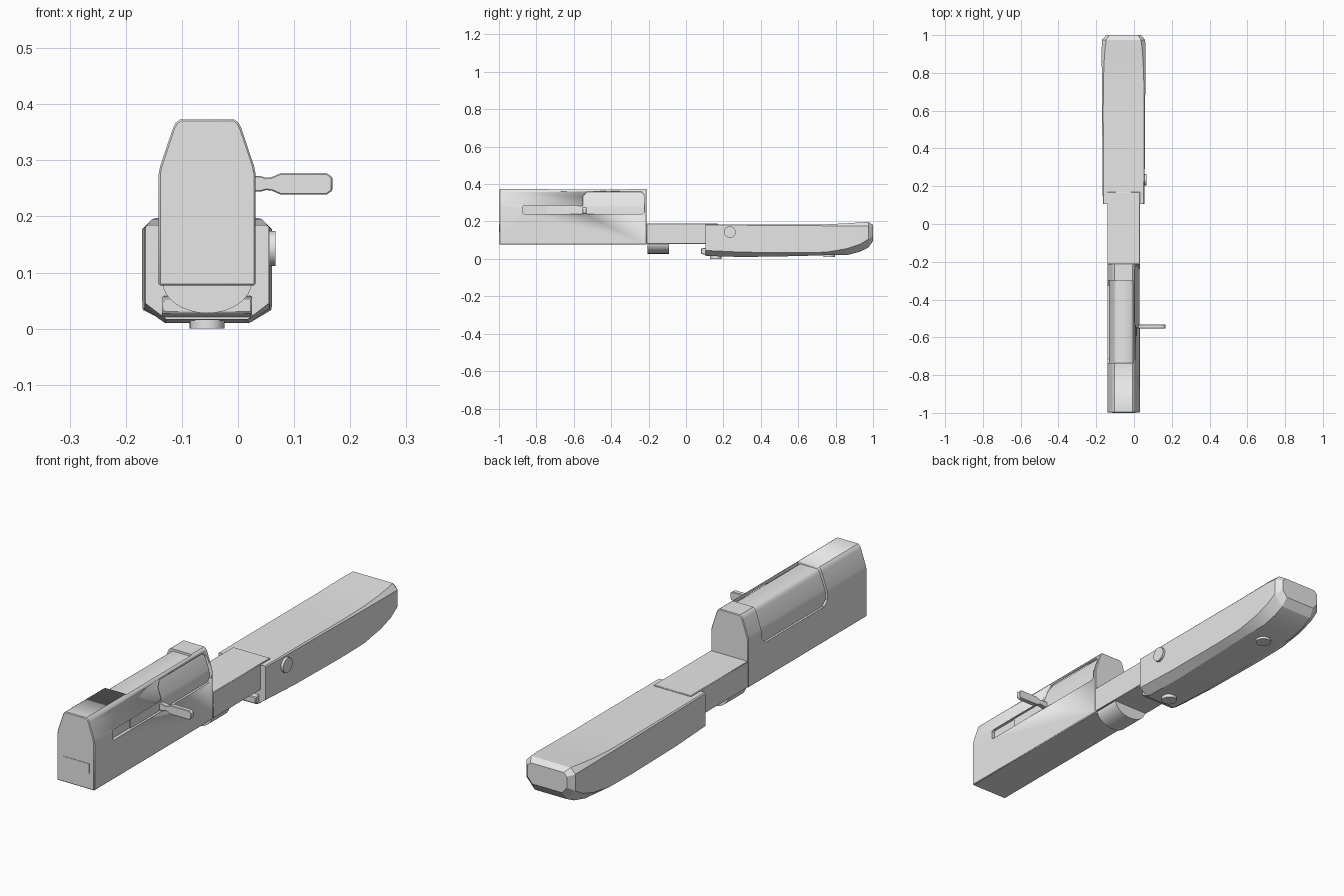
import bpy, bmesh, math
from mathutils import Matrix, Vector

cube = bpy.data.objects.get("Cube")
if cube:
    bpy.data.objects.remove(cube, do_unlink=True)

mat = bpy.data.materials.new("plain_grey")
mat.use_nodes = True
GREY = (0.8, 0.8, 0.8, 1)
mat.diffuse_color = GREY
mat.node_tree.nodes["Principled BSDF"].inputs["Base Color"].default_value = GREY

CX = -0.055   # centre line of all the parts


def finish(name, bm, smooth=30):
    bmesh.ops.recalc_face_normals(bm, faces=bm.faces)
    me = bpy.data.meshes.new(name)
    bm.to_mesh(me)
    bm.free()
    me.materials.append(mat)
    ob = bpy.data.objects.new(name, me)
    bpy.context.collection.objects.link(ob)
    bpy.ops.object.select_all(action='DESELECT')
    bpy.context.view_layer.objects.active = ob
    ob.select_set(True)
    bpy.ops.object.shade_smooth_by_angle(angle=math.radians(smooth))
    return ob


def loft(name, rings, smooth=30):
    """Skin a list of equal-length rings and cap both ends."""
    bm = bmesh.new()
    vs = [[bm.verts.new(p) for p in r] for r in rings]
    n = len(vs[0])
    for a, b in zip(vs, vs[1:]):
        for i in range(n):
            j = (i + 1) % n
            bm.faces.new((a[i], a[j], b[j], b[i]))
    bm.faces.new(vs[0])
    bm.faces.new(vs[-1])
    return finish(name, bm, smooth)


def prism(name, pts, axis, lo, hi, smooth=30):
    """Extrude a 2D outline along x (y,z points), y (x,z) or z (x,y)."""
    k = "xyz".index(axis)
    def ring(t):
        return [tuple(p[:k]) + (t,) + tuple(p[k:]) for p in pts]
    return loft(name, [ring(lo), ring(hi)], smooth)


def rect(a0, a1, b0, b1, c=0.0):
    """Rectangle outline with cut corners."""
    if not c:
        return [(a0, b0), (a1, b0), (a1, b1), (a0, b1)]
    return [(a0 + c, b0), (a1 - c, b0), (a1, b0 + c), (a1, b1 - c),
            (a1 - c, b1), (a0 + c, b1), (a0, b1 - c), (a0, b0 + c)]


def disc(a, b, r, n=20, start=0, turn=2 * math.pi, sy=1.0):
    return [(a + r * math.cos(start + turn * i / n),
             b + sy * r * math.sin(start + turn * i / n)) for i in range(n + 1 if turn < 6 else n)]


def apply_modifier(ob, mod):
    bpy.context.view_layer.objects.active = ob
    bpy.ops.object.modifier_apply(modifier=mod.name)


def bevel(ob, width):
    m = ob.modifiers.new("edges", 'BEVEL')
    m.width, m.segments = width, 1
    m.angle_limit = math.radians(40)
    apply_modifier(ob, m)


def cut(ob, cutter):
    m = ob.modifiers.new("cut", 'BOOLEAN')
    m.operation, m.solver, m.object = 'DIFFERENCE', 'EXACT', cutter
    apply_modifier(ob, m)
    bpy.data.objects.remove(cutter, do_unlink=True)


def body_section(inset=0.0, bottom=0.077):
    """Half outline mirrored about the centre line: straight walls, sloped shoulders."""
    half = [(0.0865, bottom), (0.0865, 0.275), (0.0835, 0.29),
            (0.061, 0.357), (0.056, 0.367), (0.048, 0.373)]
    half = [(x - inset, z - (inset if z > 0.3 else 0)) for x, z in half]
    return [(CX + x, z) for x, z in half] + [(CX - x, z) for x, z in reversed(half)]


# Housing with cover recess, slot and side opening
housing = prism("housing", body_section(), 'y', -0.998, -0.21)
bevel(housing, 0.003)
recess = [(-0.735, 0.5), (-0.735, 0.245), (-0.715, 0.225), (-0.325, 0.225),
          (-0.3, 0.25), (-0.3, 0.5)]
cut(housing, prism("recess_cutter", recess, 'x', -0.4, -0.005))
opening = [(-0.55, 0.24), (-0.235, 0.24), (-0.222, 0.253), (-0.222, 0.34),
           (-0.24, 0.358), (-0.53, 0.358), (-0.55, 0.335)]
cut(housing, prism("opening_cutter", opening, 'x', -0.03, 0.3))
cut(housing, prism("slot_cutter", rect(-0.875, -0.545, 0.241, 0.284, 0.006), 'x', 0.018, 0.3))

# Sliding cover inside the housing
prism("inner_cover", body_section(0.009, 0.15), 'y', -0.745, -0.218, 50)

# Front plate, rear strap and the lug beneath it
prism("front_plate", rect(-0.117, 0.009, 0.145, 0.185), 'y', -1.0, -0.99)
strap = prism("strap", rect(CX - 0.0865, CX + 0.0865, 0.08, 0.189), 'y', -0.2105, 0.17)
bevel(strap, 0.002)
prism("lug", disc(CX, 0.085, 0.08, 16, math.pi, math.pi, 0.72), 'y', -0.207, -0.09)

# Side handle: narrow neck growing into a flat knob
handle = [(0.01, 0.272), (0.04, 0.272), (0.05, 0.269), (0.06, 0.27), (0.076, 0.277),
          (0.158, 0.277), (0.168, 0.27)]
outline = handle + [(x, 0.516 - z) for x, z in reversed(handle)]
grip_knob = prism("side_handle", outline, 'y', -0.553, -0.533)
bevel(grip_knob, 0.002)


# Rear grip, lofted through eight-sided rings
def grip_ring(y, half, top, low, bot, bottom_half, chamfer=0.01):
    side = [(bottom_half, bot), (half, low), (half, top - chamfer), (half - chamfer, top)]
    return ([(CX + x, y, z) for x, z in side] +
            [(CX - x, y, z) for x, z in reversed(side)])


loft("grip", [
    grip_ring(0.105, 0.110, 0.185, 0.045, 0.016, 0.072, 0.004),
    grip_ring(0.30, 0.112, 0.185, 0.036, 0.010, 0.075, 0.005),
    grip_ring(0.60, 0.114, 0.184, 0.033, 0.015, 0.078, 0.006),
    grip_ring(0.75, 0.115, 0.185, 0.036, 0.020, 0.080, 0.008),
    grip_ring(0.86, 0.116, 0.190, 0.055, 0.020, 0.078, 0.013),
    grip_ring(0.93, 0.116, 0.195, 0.078, 0.038, 0.076, 0.018),
    grip_ring(0.975, 0.114, 0.197, 0.105, 0.060, 0.074, 0.022),
    grip_ring(1.0, 0.092, 0.182, 0.122, 0.095, 0.070, 0.015),
], 20)

# Small lip at the lower front of the grip
lip = prism("grip_lip", [(0.08, 0.028), (0.12, 0.016), (0.12, 0.06), (0.08, 0.056)],
            'x', CX - 0.08, CX + 0.08)
bevel(lip, 0.003)

# Round studs on the side and underside
prism("side_stud", disc(0.235, 0.143, 0.031), 'x', 0.04, 0.067)
for name, y, bottom in (("front_under_stud", 0.16, 0.0), ("rear_under_stud", 0.765, 0.01)):
    prism(name, disc(CX, y, 0.031), 'z', bottom, 0.04)
